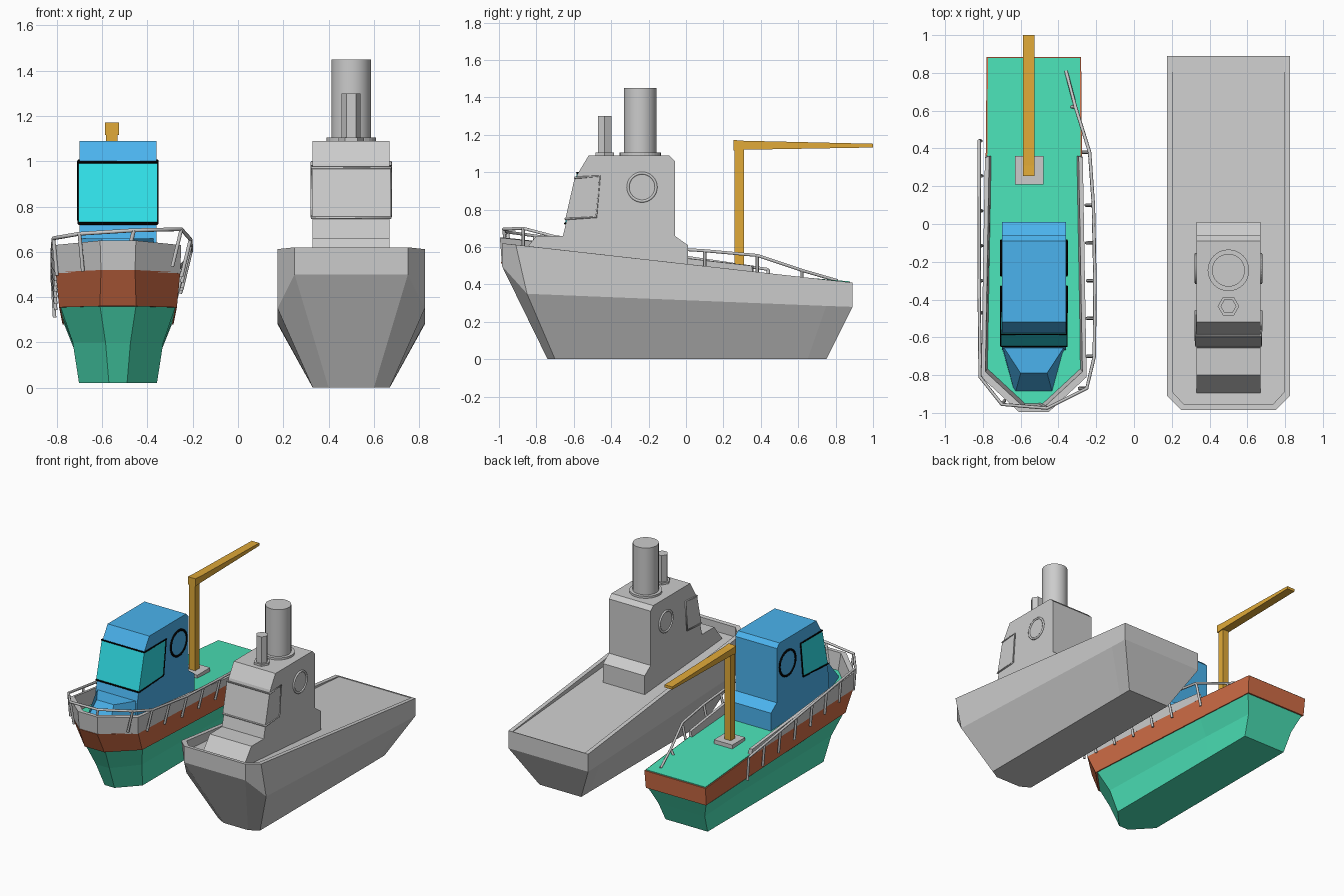
import bpy, bmesh, math
from mathutils import Vector

if "Cube" in bpy.data.objects:
    bpy.data.objects.remove(bpy.data.objects["Cube"])

LX, RX = -0.53, 0.5     # centre lines of the two boats


def material(name, rgb):
    m = bpy.data.materials.new(name)
    m.diffuse_color = (*rgb, 1)
    m.use_nodes = True
    m.node_tree.nodes["Principled BSDF"].inputs["Base Color"].default_value = m.diffuse_color
    return m


GREEN = material("green", (0.07, 0.75, 0.47))
RUST = material("rust", (0.62, 0.15, 0.06))
BLUE = material("blue", (0.07, 0.45, 0.85))
CYAN = material("cyan", (0.03, 0.75, 0.82))
BLACK = material("black", (0.0, 0.0, 0.0))
YELLOW = material("yellow", (0.75, 0.40, 0.04))


def finish(name, bm, mat=None, x=0):
    bmesh.ops.recalc_face_normals(bm, faces=bm.faces)
    me = bpy.data.meshes.new(name)
    bm.to_mesh(me)
    bm.free()
    ob = bpy.data.objects.new(name, me)
    ob.location.x = x
    bpy.context.collection.objects.link(ob)
    if mat:
        me.materials.append(mat)
    return ob


def loft(name, rings, mat=None, x=0):
    """Skin closed rings of equal length and cap both ends."""
    bm = bmesh.new()
    vs = [[bm.verts.new(p) for p in r] for r in rings]
    n = len(vs[0])
    for a, b in zip(vs, vs[1:]):
        for i in range(n):
            j = (i + 1) % n
            bm.faces.new((a[i], a[j], b[j], b[i]))
    bm.faces.new(vs[0])
    bm.faces.new(vs[-1])
    bmesh.ops.remove_doubles(bm, verts=bm.verts, dist=0.0005)
    return finish(name, bm, mat, x)


def mirrored(half):
    return half + [(-x, y, z) for x, y, z in reversed(half)]


def prism(name, profile, w, mat=None, x=0):
    """Side profile (y, z) extruded to half width w."""
    return loft(name, [[(s * w, y, z) for y, z in profile] for s in (-1, 1)], mat, x)


def box(name, x, y, z, mat=None):
    return loft(name, [[(x[0], y[0], h), (x[1], y[0], h), (x[1], y[1], h), (x[0], y[1], h)] for h in z], mat)


def cylinder(name, x, y, z0, z1, r, n):
    rings = [[(x + r * math.cos(2 * math.pi * i / n), y + r * math.sin(2 * math.pi * i / n), z)
              for i in range(n)] for z in (z0, z1)]
    return loft(name, rings)


def tubes(name, paths, r, mat=None, x=0, cyclic=False):
    cu = bpy.data.curves.new(name, 'CURVE')
    cu.dimensions = '3D'
    cu.bevel_depth = r
    cu.bevel_resolution = 1
    cu.use_fill_caps = True
    for pts in paths:
        sp = cu.splines.new('POLY')
        sp.points.add(len(pts) - 1)
        for p, c in zip(sp.points, pts):
            p.co = (*c, 1)
        sp.use_cyclic_u = cyclic
    ob = bpy.data.objects.new(name, cu)
    ob.location.x = x
    bpy.context.collection.objects.link(ob)
    if mat:
        cu.materials.append(mat)
    bpy.ops.object.select_all(action='DESELECT')
    ob.select_set(True)
    bpy.context.view_layer.objects.active = ob
    bpy.ops.object.convert(target='MESH')
    return ob


def cabin(prefix, x, window, port, mats):
    """Wheelhouse with wraparound window and a porthole on each side."""
    body, glass, trim = mats
    prism(prefix + "_cabin", [(-0.67, 0.45), (-0.66, 0.65), (-0.58, 0.99), (-0.52, 1.09), (-0.09, 1.09),
                              (-0.06, 1.06), (-0.06, 0.66), (0.01, 0.61), (0.01, 0.43)], 0.17, body, x)
    prism(prefix + "_window", window, 0.174, glass, x)
    bb, bf, tf, tb = window
    w = 0.174
    loop = [(-w, *bb), (-w, *bf), (w, *bf), (w, *bb), (w, *tb), (w, *tf), (-w, *tf), (-w, *tb)]
    tubes(prefix + "_window_frame", [loop], 0.006, trim, x, True)
    y, z, r = port
    circle = [(y + r * math.cos(i * math.pi / 16), z + r * math.sin(i * math.pi / 16)) for i in range(32)]
    prism(prefix + "_portholes", circle, 0.172, body, x)
    tubes(prefix + "_porthole_rims", [[(s * 0.172, *c) for c in circle] for s in (-1, 1)], 0.008, trim, x, True)


# Grey boat: hull with built-in bulwark and recessed deck
loft("grey_hull", [mirrored(h) for h in (
    [(0.17, 0.75, 0), (0.17, 0.65, 0), (0.17, -0.70, 0), (0.10, -0.74, 0)],
    [(0.325, 0.89, 0.28), (0.325, 0.75, 0.285), (0.325, -0.85, 0.35), (0.25, -0.985, 0.50)],
    [(0.325, 0.89, 0.41), (0.325, 0.75, 0.425), (0.325, -0.91, 0.612), (0.25, -0.985, 0.62)],
    [(0.295, 0.885, 0.41), (0.295, 0.75, 0.425), (0.295, -0.89, 0.61), (0.235, -0.955, 0.617)],
    [(0.295, 0.885, 0.405), (0.295, 0.75, 0.415), (0.295, -0.89, 0.54), (0.235, -0.955, 0.545)])], None, RX)
cabin("grey", RX, [(-0.48, 0.76), (-0.645, 0.75), (-0.595, 0.97), (-0.46, 0.98)],
      (-0.235, 0.92, 0.075), (None, None, None))
prism("grey_forward_house", [(-0.91, 0.52), (-0.80, 0.66), (-0.60, 0.66), (-0.60, 0.50)], 0.17, None, RX)
for name, y, r, rim, top, n in (("main_funnel", -0.245, 0.087, 0.11, 1.45, 32),
                                ("small_funnel", -0.435, 0.042, 0.057, 1.30, 6)):
    cylinder(name + "_base", RX, y, 1.08, 1.105, rim, n)
    f = cylinder(name, RX, y, 1.09, top, r, n)
    if n > 6:
        bpy.context.view_layer.objects.active = f
        bpy.ops.object.select_all(action='DESELECT')
        f.select_set(True)
        bpy.ops.object.shade_smooth_by_angle(angle=math.radians(30))

# Coloured boat: flared lower hull, rust band, deck
loft("lower_hull", [mirrored(h) for h in (
    [(0.172, 0.75, 0.02), (0.172, 0.36, 0.02), (0.172, -0.60, 0.02), (0.04, -0.74, 0.02)],
    [(0.19, 0.81, 0.16), (0.19, 0.36, 0.18), (0.20, -0.65, 0.20), (0.055, -0.82, 0.20)],
    [(0.24, 0.865, 0.285), (0.245, 0.36, 0.31), (0.255, -0.72, 0.36), (0.08, -0.905, 0.365)])], GREEN, LX)
loft("rust_band", [mirrored(h) for h in (
    [(0.245, 0.875, 0.28), (0.25, 0.36, 0.305), (0.26, -0.73, 0.355), (0.08, -0.915, 0.36)],
    [(0.25, 0.885, 0.41), (0.255, 0.36, 0.455), (0.275, -0.80, 0.51), (0.075, -0.99, 0.52)])], RUST, LX)
loft("deck", [mirrored([(0.243, 0.878, 0.40 + d), (0.247, 0.36, 0.445 + d), (0.26, -0.79, 0.50 + d),
                        (0.07, -0.97, 0.51 + d)]) for d in (0, 0.016)], GREEN, LX)

# Bulwark: wall section swept around the bow
stations = [(0.255, 0.36, 0.45, 0.50), (0.275, -0.80, 0.505, 0.63), (0.075, -0.985, 0.515, 0.65)]
wall = [[(x, y, z0), (x + 0.004, y - 0.01, z1), (x - 0.018, y + (0.018 if y < 0 else 0), z1),
         (x - 0.03, y + (0.035 if y < 0 else 0), z0)] for x, y, z0, z1 in stations]
wall += [[(-x, y, z) for x, y, z in sec] for sec in reversed(wall)]
loft("bulwark", wall, None, LX)

cabin("blue", LX, [(-0.36, 0.74), (-0.648, 0.725), (-0.583, 0.995), (-0.33, 0.995)],
      (-0.18, 0.91, 0.092), (BLUE, CYAN, BLACK))
loft("blue_forward_house", [mirrored(h) for h in (
    [(0.168, -0.55, 0.48), (0.168, -0.66, 0.48), (0.10, -0.90, 0.50)],
    [(0.168, -0.55, 0.66), (0.168, -0.64, 0.66), (0.07, -0.79, 0.66)])], BLUE, LX)

# Crane
box("crane_base", (-0.63, -0.48), (0.21, 0.36), (0.44, 0.49))
box("crane_mast", (-0.582, -0.532), (0.26, 0.31), (0.47, 1.13), YELLOW)
prism("crane_boom", [(0.255, 1.115), (0.31, 1.12), (1.0, 1.132), (1.0, 1.152), (0.31, 1.168), (0.255, 1.172)],
      0.031, YELLOW, -0.557)

# Guard rail with leaning posts, slightly tilted across the boat
rail = [Vector(p) for p in (
    (-0.36, 0.81, 0.42), (-0.31, 0.62, 0.475), (-0.235, 0.38, 0.555), (-0.215, 0.10, 0.58), (-0.207, -0.30, 0.605),
    (-0.21, -0.70, 0.655), (-0.25, -0.87, 0.70), (-0.46, -0.975, 0.695), (-0.70, -0.955, 0.68),
    (-0.815, -0.81, 0.66), (-0.82, -0.30, 0.59), (-0.82, 0.44, 0.48))]
paths = [rail]
for a, b, n in zip(rail[1:], rail[2:], (1, 1, 2, 2, 1, 1, 1, 1, 3, 4)):
    for i in range(n):
        p = a.lerp(b, i / n)
        lean = -0.04 if p.x > LX else 0.015
        drop = 0.08 if p.y > 0.5 else 0.165
        paths.append([p, p + Vector((lean, 0.02 if p.y < -0.9 else 0, -drop))])
paths.append([rail[-1], rail[-1] + Vector((0.01, 0, -0.17))])
tubes("guard_rail", paths, 0.009)
